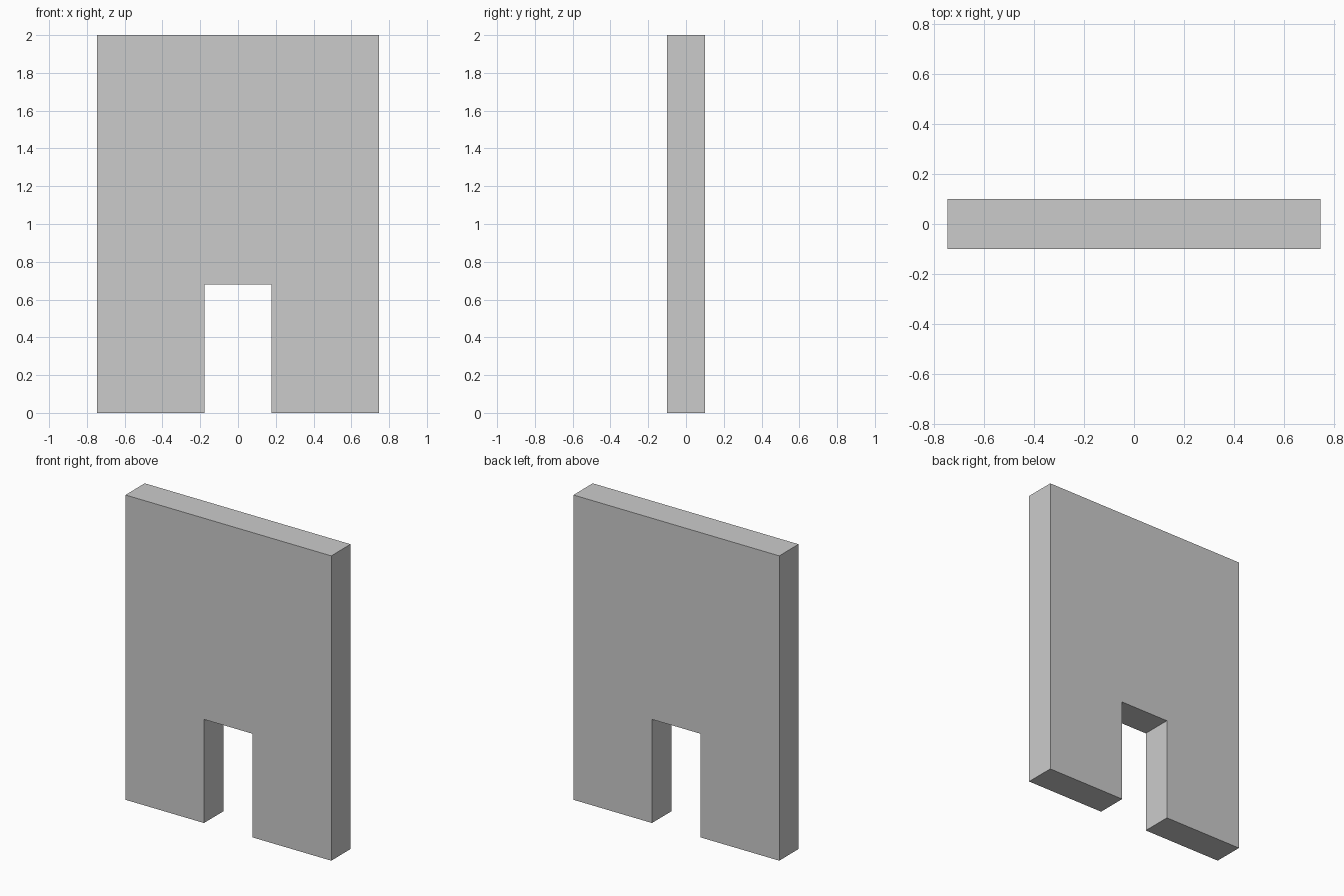
import bpy
import bmesh

if "Cube" in bpy.data.objects:
    bpy.data.objects.remove(bpy.data.objects["Cube"])

HALF_W, HEIGHT, DEPTH = 0.747, 2.0, 0.2
GAP_HALF, GAP_TOP = 0.177, 0.68

# Right half of the front outline, mirrored to give the full outline
right = [(GAP_HALF, GAP_TOP), (GAP_HALF, 0), (HALF_W, 0), (HALF_W, HEIGHT)]
outline = right + [(-x, z) for x, z in reversed(right)]

# Wall panel with doorway: fill the outline, then extrude through the depth
bm = bmesh.new()
face = bm.faces.new([bm.verts.new((x, -DEPTH / 2, z)) for x, z in outline])
result = bmesh.ops.extrude_face_region(bm, geom=[face], use_keep_orig=True)
back = [v for v in result["geom"] if isinstance(v, bmesh.types.BMVert)]
bmesh.ops.translate(bm, verts=back, vec=(0, DEPTH, 0))
bmesh.ops.recalc_face_normals(bm, faces=bm.faces)

mesh = bpy.data.meshes.new("wall_with_doorway")
bm.to_mesh(mesh)
bm.free()
wall = bpy.data.objects.new("wall_with_doorway", mesh)
bpy.context.collection.objects.link(wall)
